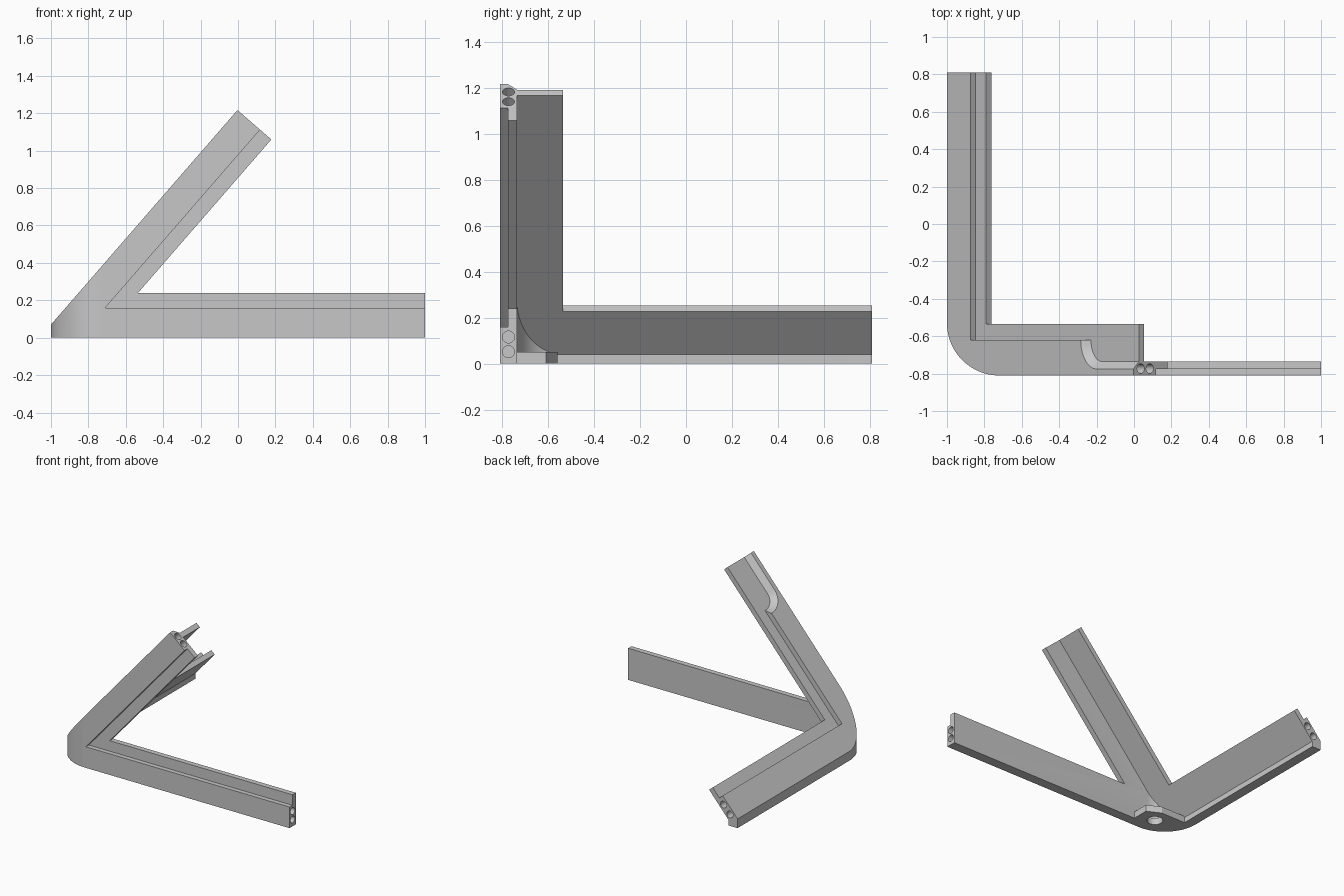
import bpy, bmesh, math

cube = bpy.data.objects.get("Cube")
if cube:
    bpy.data.objects.remove(cube, do_unlink=True)

grey = bpy.data.materials.new("plain_grey")
grey.use_nodes = True
colour = (0.57, 0.57, 0.57, 1)
grey.diffuse_color = colour
grey.node_tree.nodes["Principled BSDF"].inputs["Base Color"].default_value = colour

ANGLE = math.radians(49)
CS, SN = math.cos(ANGLE), math.sin(ANGLE)
FRONT, BACK = -0.81, 0.81
REACH = 1.52        # length of the sloping arm
WALL = 0.076        # plate thickness
STEP = 0.038        # depth of the stepped edge


def slope(s, y, depth):
    """Point at distance s up the slope and depth below its upper face."""
    return (-1 + CS * s + SN * depth, y, 0.07 + SN * s - CS * depth)


def loft(name, loops):
    """Solid through matching loops of points, closed at both ends."""
    bm = bmesh.new()
    rings = [[bm.verts.new(p) for p in loop] for loop in loops]
    n = len(rings[0])
    for a, b in zip(rings, rings[1:]):
        for i in range(n):
            j = (i + 1) % n
            bm.faces.new((a[i], a[j], b[j], b[i]))
    bm.faces.new(rings[0][::-1])
    bm.faces.new(rings[-1])
    bmesh.ops.recalc_face_normals(bm, faces=bm.faces)
    mesh = bpy.data.meshes.new(name)
    bm.to_mesh(mesh)
    bm.free()
    mesh.materials.append(grey)
    ob = bpy.data.objects.new(name, mesh)
    bpy.context.collection.objects.link(ob)
    return ob


def prism(name, plan, z0, z1):
    return loft(name, [[(x, y, z) for x, y in plan] for z in (z0, z1)])


def slope_solid(name, levels):
    """levels: list of (depth, outline in s and y)."""
    return loft(name, [[slope(s, y, d) for s, y in o] for d, o in levels])


def v_plate(name, width, y0, y1, top, extra):
    """Upright V of a level and a sloping arm, oversized by extra for trimming."""
    inner = (width * (1 + CS) - 0.07) / SN
    loops = []
    for y in (y0, y1):
        loops.append([(-1 - extra, y, -extra), (1 + extra, y, -extra),
                      (1 + extra, y, width), slope(inner, y, width),
                      slope(REACH + extra, y, width),
                      slope(REACH + extra, y, top), slope(-0.05, y, top)])
    return loft(name, loops)


def combine(target, other, operation):
    mod = target.modifiers.new(operation.lower(), 'BOOLEAN')
    mod.operation, mod.solver, mod.object = operation, 'EXACT', other
    bpy.context.view_layer.objects.active = target
    bpy.ops.object.modifier_apply(modifier=mod.name)
    bpy.data.objects.remove(other, do_unlink=True)


def arc(cx, cy, rx, ry, steps=16):
    """Quarter ellipse from the -x side to the -y side."""
    return [(cx - rx * math.cos(t), cy - ry * math.sin(t))
            for t in (math.pi / 2 * i / steps for i in range(steps + 1))]


def raised_outline(rx, ry):
    curve = arc(1.22, -0.62, rx, ry)[::-1]
    end = REACH + 0.08
    return ([(-0.15, -0.85), (end, -0.85), (end, curve[0][1])] + curve
            + [(0.19, -0.62), (0.19, 0.88), (-0.15, 0.88)])


# Sloping L-shaped plate: thin base with raised outer part
end = REACH + 0.14
base = [(-0.17, -0.86), (end, -0.86), (end, -0.535),
        (0.275, -0.535), (0.275, 0.9), (-0.17, 0.9)]
bracket = slope_solid("corner_bracket", [(STEP, base), (WALL, base)])
top, low = raised_outline(0.13, 0.155), raised_outline(0.09, 0.115)
parts = [slope_solid("raised_part", [(0, top), (STEP, low), (0.055, low)])]

# Upright V-shaped plate with a stepped inner edge
parts.append(v_plate("v_lip", 0.24, -0.775, -0.735, 0.042, 0.1))
parts.append(v_plate("v_outer", 0.16, -0.87, -0.755, 0.05, 0.12))

# Foot along the rear arm
parts.append(prism("rear_foot", [(-1.08, -0.6), (-0.925, -0.6),
                                 (-0.925, 0.92), (-1.08, 0.92)], -0.07, 0.06))

# Curved corner wall below the slope
CX, CY, R = -0.72, -0.53, 0.28
plan = arc(CX, CY, 0.207, 0.207) + [(CX, -0.83), (-1.02, -0.83), (-1.02, CY)]
parts.append(loft("corner_wall", [
    [(x, y, -0.08) for x, y in plan],
    [(x, y, 0.04 + (x + 1) * SN / CS) for x, y in plan]]))

# Corner floor
parts.append(prism("corner_floor", [(-1.03, -0.84), (-0.62, -0.84), (-0.62, -0.61),
                                    (-0.72, -0.56), (-1.03, -0.56)], -0.09, 0.05))
for part in parts:
    combine(bracket, part, 'UNION')

# Trim to the rounded outer footprint, then square off the sloping arm
footprint = arc(CX, CY, R, R, 24) + [(1, FRONT), (1, BACK), (-1, BACK)]
combine(bracket, prism("footprint", footprint, 0, 2), 'INTERSECT')
cut = [(REACH, -1), (REACH + 0.4, -1), (REACH + 0.4, -0.4), (REACH, -0.4)]
combine(bracket, slope_solid("end_cut", [(-0.2, cut), (0.5, cut)]), 'DIFFERENCE')


# Peg holes in the three arm ends, and the floor opening
def drill(centre, u, v, axis, radius, depth):
    loops = []
    for k in (-0.05, depth):
        loop = []
        for i in range(24):
            t = math.tau * i / 24
            loop.append([c + radius * (math.cos(t) * a + math.sin(t) * b) + k * w
                         for c, a, b, w in zip(centre, u, v, axis)])
        loops.append(loop)
    combine(bracket, loft("drill", loops), 'DIFFERENCE')


X, Y, Z = (1, 0, 0), (0, 1, 0), (0, 0, 1)
UP, ACROSS = (CS, 0, SN), (SN, 0, -CS)
for d in (0.052, 0.116):
    drill((1, -0.773, d), Y, Z, (-1, 0, 0), 0.026, 0.15)
    drill(slope(REACH, -0.773, d), Y, ACROSS, (-CS, 0, -SN), 0.026, 0.15)
for s in (0.055, 0.135):
    drill(slope(s, BACK, STEP), UP, ACROSS, (0, -1, 0), 0.026, 0.15)
drill((-0.75, -0.67, 0), X, Y, Z, 0.055, 0.08)

bpy.ops.object.select_all(action='DESELECT')
bracket.select_set(True)
bpy.context.view_layer.objects.active = bracket
bpy.ops.object.shade_smooth_by_angle(angle=math.radians(25))
